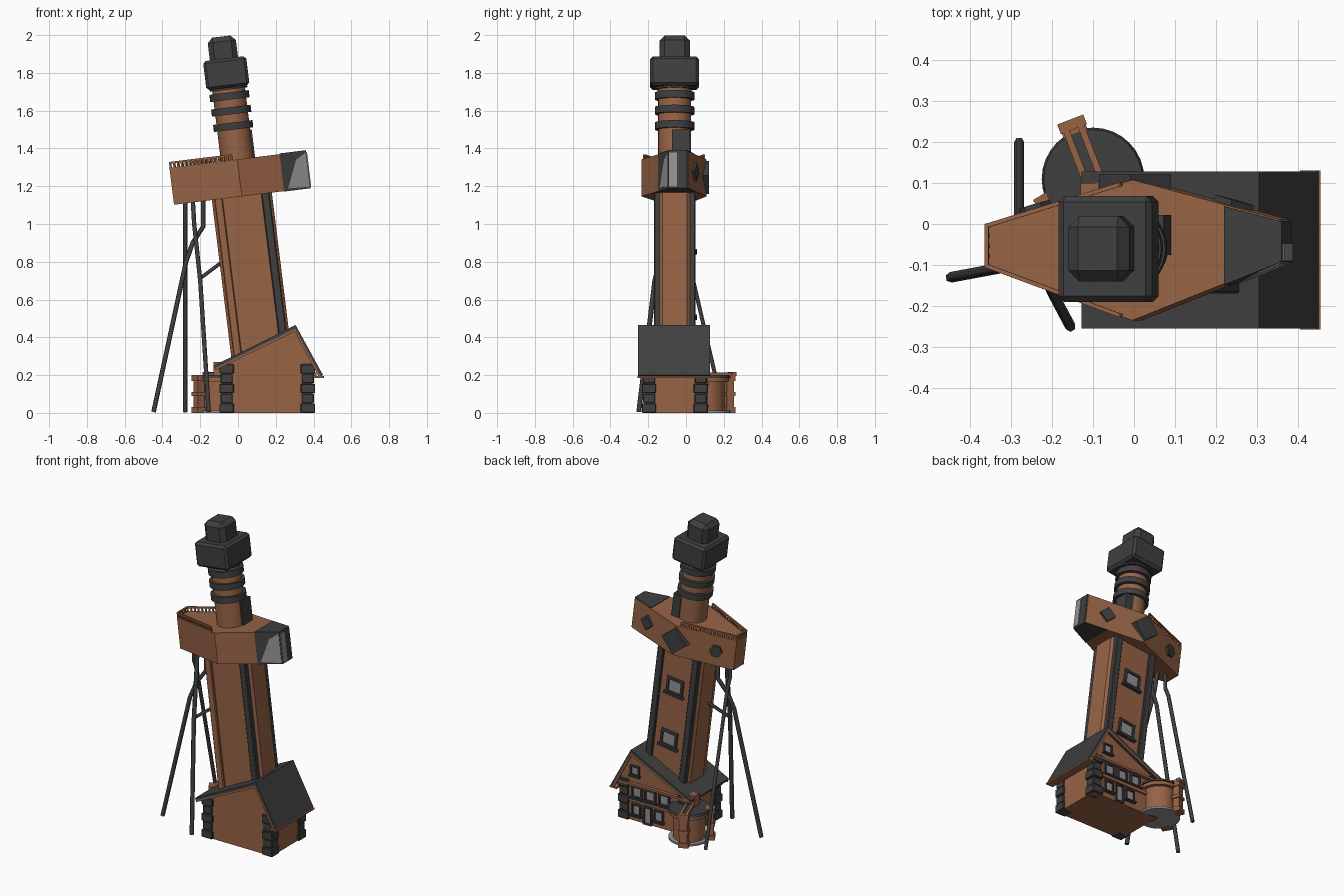
import bpy, bmesh, math
from mathutils import Matrix, Vector

if "Cube" in bpy.data.objects:
    bpy.data.objects.remove(bpy.data.objects["Cube"])


def material(name, c):
    m = bpy.data.materials.new(name)
    m.diffuse_color = (*c, 1)
    m.use_nodes = True
    m.node_tree.nodes["Principled BSDF"].inputs["Base Color"].default_value = m.diffuse_color
    return m


BROWN = material("brown_brick", (0.31, 0.125, 0.06))
DARK = material("dark_slate", (0.05, 0.05, 0.05))
GREY = material("grey_glass", (0.29, 0.29, 0.29))
WORLD = Matrix()
# Frame of the leaning tower: its local z is the tower axis
LEAN = Matrix.Translation((0.162, 0, 0)) @ Matrix.Rotation(math.radians(-7.04), 4, 'Y')
YC = -0.06


def shade(ob):
    bpy.ops.object.select_all(action='DESELECT')
    ob.select_set(True)
    bpy.context.view_layer.objects.active = ob
    bpy.ops.object.shade_smooth_by_angle(angle=math.radians(35))


def finish(name, bm, mat, M=WORLD):
    bmesh.ops.recalc_face_normals(bm, faces=bm.faces)
    me = bpy.data.meshes.new(name)
    bm.to_mesh(me)
    bm.free()
    me.transform(M)
    me.materials.append(mat)
    ob = bpy.data.objects.new(name, me)
    bpy.context.collection.objects.link(ob)
    return ob


def prism(name, pts, axis, a, b, mat, M=WORLD, bevel=0.0):
    """Extrude a 2D polygon from a to b; axis 'y' takes (x, z), axis 'z' takes (x, y)."""
    bm = bmesh.new()
    put = (lambda p, t: (p[0], t, p[1])) if axis == 'y' else (lambda p, t: (p[0], p[1], t))
    lo = [bm.verts.new(put(p, a)) for p in pts]
    hi = [bm.verts.new(put(p, b)) for p in pts]
    bm.faces.new(lo)
    bm.faces.new(hi)
    for i in range(len(pts)):
        j = (i + 1) % len(pts)
        bm.faces.new((lo[i], lo[j], hi[j], hi[i]))
    if bevel:
        bmesh.ops.bevel(bm, geom=list(bm.edges), offset=bevel, segments=1, affect='EDGES')
    return finish(name, bm, mat, M)


def box(name, x, y, z, mat, M=WORLD, bevel=0.0):
    return prism(name, [(x[0], y[0]), (x[1], y[0]), (x[1], y[1]), (x[0], y[1])],
                 'z', z[0], z[1], mat, M, bevel)


def cyl(name, x, y, z0, z1, r0, r1, mat, M=WORLD, n=32):
    bm = bmesh.new()
    bmesh.ops.create_cone(bm, cap_ends=True, segments=n, radius1=r0, radius2=r1, depth=z1 - z0,
                          matrix=Matrix.Translation((x, y, (z0 + z1) / 2)))
    shade(finish(name, bm, mat, M))


def tube(name, pts, r, mat):
    cu = bpy.data.curves.new(name, 'CURVE')
    cu.dimensions = '3D'
    cu.bevel_depth, cu.bevel_resolution, cu.use_fill_caps = r, 1, True
    s = cu.splines.new('POLY')
    s.points.add(len(pts) - 1)
    for p, co in zip(s.points, pts):
        p.co = (*co, 1)
    cu.materials.append(mat)
    ob = bpy.data.objects.new(name, cu)
    bpy.context.collection.objects.link(ob)
    bpy.ops.object.select_all(action='DESELECT')
    ob.select_set(True)
    bpy.context.view_layer.objects.active = ob
    bpy.ops.object.convert(target='MESH')


def window(name, x, y, z, w, h, M=WORLD, sill=True):
    """Window facing +y: dark frame bars round a grey pane, with a sill."""
    t = min(w, h) * 0.14
    box(name + "_pane", (x - w/2 + t, x + w/2 - t), (y - .01, y + .004), (z - h/2 + t, z + h/2 - t), GREY, M)
    for s in (-1, 1):
        cx, cz = x + s * (w - t) / 2, z + s * (h - t) / 2
        box(name + "_jamb", (cx - t/2, cx + t/2), (y - .01, y + .014), (z - h/2, z + h/2), DARK, M)
        box(name + "_bar", (x - w/2, x + w/2), (y - .01, y + .014), (cz - t/2, cz + t/2), DARK, M)
    if sill:
        box(name + "_sill", (x - w*.6, x + w*.6), (y - .01, y + .022), (z - h/2 - t*.6, z - h/2 + t*.3), DARK, M)


# House: gabled walls, roof, soffit, corner blocks
prism("house_walls", [(-.085, 0), (.395, 0), (.395, .27), (.305, .445), (-.085, .25)], 'y', -.22, .10, BROWN)
prism("roof", [(-.128, .25), (.305, .465), (.45, .2), (.438, .195), (.302, .445), (-.124, .236)],
      'y', -.255, .128, DARK)
for y in (-.255, .122):
    prism("barge_board", [(-.124, .236), (.302, .445), (.438, .195), (.428, .19), (.3, .43), (-.12, .226)],
          'y', y, y + .006, BROWN)
box("eave_board", (.405, .455), (-.257, .13), (.186, .196), BROWN)
for x in (-.06, .37):
    for y in (-.196, .078):
        for i in range(5):
            w = .038 if i % 2 == 0 else .032
            box("corner_block", (x - w, x + w), (y - w, y + w), (i * .052, i * .052 + .05), DARK, bevel=.004)
box("side_cornice", (.387, .415), (-.22, .1), (.195, .215), BROWN)
box("back_band", (-.08, .395), (.09, .112), (.125, .145), BROWN)
box("back_cornice", (-.11, .42), (.09, .122), (.232, .246), BROWN)
for x in (.08, .18, .275):
    window("upper_window", x, .10, .19, .078, .078)
for x in (.12, .28):
    window("lower_window", x, .10, .075, .065, .075)
window("door", .2, .10, .058, .06, .115, sill=False)
window("gable_window", .29, .10, .325, .065, .065)

# Round porch with two buttressed posts
PX, PY = -.10, .11
cyl("porch_floor", PX, PY, 0, .012, .122, .122, GREY)
cyl("porch_wall", PX, PY, .01, .19, .095, .095, BROWN)
cyl("porch_cornice", PX, PY, .165, .185, .118, .118, BROWN)
cyl("porch_roof", PX, PY, .185, .2, .125, .12, DARK)
for ang in (111, 211):
    R = Matrix.Translation((PX, PY, 0)) @ Matrix.Rotation(math.radians(ang), 4, 'Z')
    box("porch_post", (.105, .145), (-.024, .024), (0, .2), BROWN, R)
    for z, h in ((0, .03), (.09, .02), (.17, .03)):
        box("post_band", (.1, .152), (-.031, .031), (z, z + h), BROWN, R)
R = Matrix.Translation((PX, PY, 0)) @ Matrix.Rotation(math.radians(111), 4, 'Z')
for y in (-.027, .011):
    box("porch_beam", (-.03, .155), (y, y + .016), (.198, .215), BROWN, R)
for x in (-.03, .13):
    box("beam_end", (x, x + .025), (-.034, .034), (.196, .216), BROWN, R)
box("porch_pier", (-.13, -.08), (.05, .1), (.2, .27), BROWN)

# Leaning shaft with corner pilasters and back windows
prism("shaft", [(-.16, -.125), (-.135, -.155), (.135, -.155), (.16, -.125),
                (.16, .005), (.135, .035), (-.135, .035), (-.16, .005)], 'z', .2, 1.17, BROWN, LEAN)
for u in (-.125, .125):
    for y in (-.15, .03):
        box("pilaster", (u - .022, u + .022), (y - .02, y + .02), (.2, 1.17),
            BROWN if u < 0 and y < 0 else DARK, LEAN, .005)
for h in (.565, .915):
    window("shaft_window", .0, .036, h, .115, .105, LEAN)

# Long six-sided cross gallery, dark on the top, front and end of its right tip
H0, H1 = 1.155, 1.352


def edge(side, u):
    """y of the gallery wall at u, on the back (side 1) or front (side -1)."""
    mid = .108 if side > 0 else -.235
    end = (.01 if u > 0 else 0) if side > 0 else (-.09 if u > 0 else -.105)
    return mid + (end - mid) * abs(u) / .365


prism("gallery", [(-.362, 0), (0, .108), (.362, edge(1, .362)), (.362, edge(-1, .362) + .004),
                  (.23, edge(-1, .23) + .004), (.23, edge(-1, .23)), (0, -.235), (-.362, -.105)],
      'z', H0, H1, BROWN, LEAN)
prism("gallery_end_cap", [(.225, edge(1, .225) - .004), (.367, .006), (.367, -.092), (.225, edge(-1, .225) - .003)],
      'z', H0 - .002, H1 + .004, DARK, LEAN)

# Grey glazing wrapping the front corner of the cap
box("end_glass", (.36, .371), (-.09, -.048), (H0 + .008, H1 - .008), GREY, LEAN)
turn = Matrix.Rotation(math.atan2(.145, .365), 4, 'Z')
prism("front_glass", [(.01, H0 + .012), (.135, H0 + .006), (.135, H1 - .006), (.075, H1 - .04)],
      'y', -.006, .006, GREY, LEAN @ Matrix.Translation((.235, edge(-1, .235), 0)) @ turn)

# Diamond shutters on the gallery back
for u, half, n in ((.235, .05, 4), (-.005, .088, 4), (-.25, .04, 6)):
    slope = 0 if abs(u) < .1 else math.atan2(-.1 if u > 0 else .108, .365)
    M = LEAN @ Matrix.Translation((u, edge(1, u), 1.255)) @ Matrix.Rotation(slope, 4, 'Z')
    ring = [(math.cos(2 * math.pi * i / n), math.sin(2 * math.pi * i / n)) for i in range(n)]
    prism("diamond_shutter", [(half * a, half * b) for a, b in ring], 'y', -.03, .014, DARK, M)

# Railing round the left deck
path = [Vector(p) for p in ((-.03, -.222), (-.355, -.102), (-.355, -.004), (-.03, .096))]
for a, b in zip(path, path[1:]):
    d = b - a
    M = LEAN @ Matrix.Translation((a.x, a.y, 0)) @ Matrix.Rotation(math.atan2(d.y, d.x), 4, 'Z')
    box("deck_rail", (0, d.length), (-.005, .005), (1.373, 1.383), BROWN, M)
    n = max(2, round(d.length / .022))
    for i in range(n + 1):
        t = d.length * i / n
        box("rail_post", (t - .005, t + .005), (-.004, .004), (H1 - .005, 1.38), BROWN, M)

# Neck, rings and chamfered head
cyl("neck", 0, YC, 1.34, 1.76, .087, .087, BROWN, LEAN)
box("neck_door", (.04, .095), (-.075, .022), (1.345, 1.5), DARK, LEAN)
for h in (1.53, 1.612, 1.69):
    cyl("neck_ring", 0, YC, h - .019, h + .019, .105, .105, DARK, LEAN)
cyl("head_collar", 0, YC, 1.725, 1.76, .1, .1, DARK, LEAN)
box("head", (-.117, .113), (YC - .13, YC + .128), (1.735, 1.89), DARK, LEAN, .014)
box("head_cap", (-.08, .07), (YC - .08, YC + .08), (1.86, 2.008), DARK, LEAN, .027)

# Bent support legs and brace
tube("back_leg", [(-.28, .2, 0.005), (-.28, -.02, .95), (-.28, -.05, 1.02), (-.28, -.05, 1.14)], .012, DARK)
tube("left_leg", [(-.447, -.13, 0.005), (-.275, -.098, .8), (-.24, -.08, .9), (-.185, -.06, .985),
                  (-.185, -.06, 1.16)], .013, DARK)
tube("front_leg", [(-.155, -.25, 0.005), (-.2, -.165, .7), (-.232, -.09, 1.0), (-.24, -.07, 1.14)], .013, DARK)
tube("leg_brace", [(-.203, -.15, .71), (-.07, -.08, .81)], .01, DARK)
